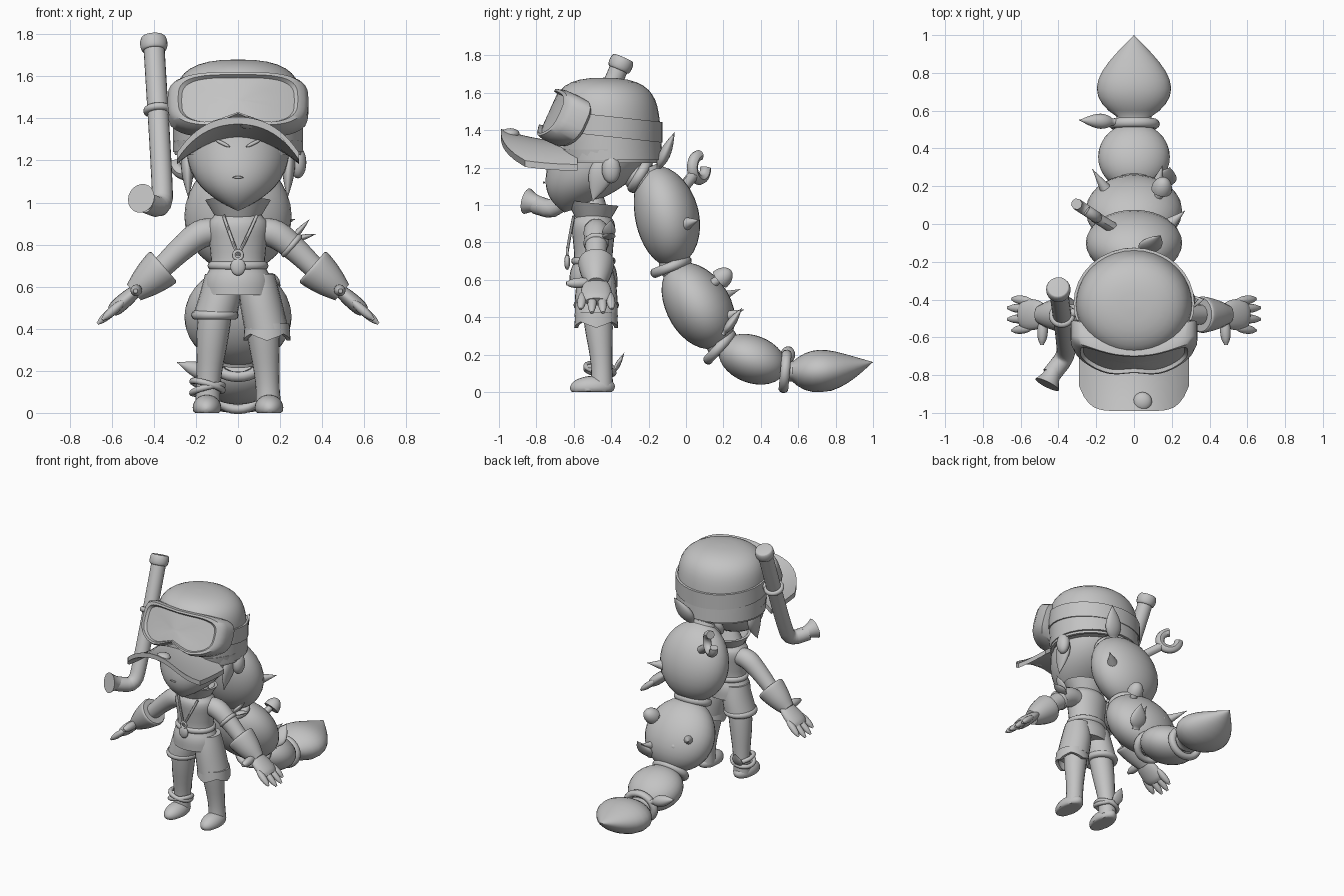
import bpy, bmesh, math
from mathutils import Vector

cube = bpy.data.objects.get("Cube")
if cube:
    bpy.data.objects.remove(cube)

clay = bpy.data.materials.new("plain grey")
clay.use_nodes = True
GREY = (.55, .55, .55, 1)
clay.diffuse_color = GREY
clay.node_tree.nodes["Principled BSDF"].inputs["Base Color"].default_value = GREY

ACROSS, DEPTH, UP = Vector((1, 0, 0)), Vector((0, 1, 0)), Vector((0, 0, 1))


def dress(name, ob):
    """Name, colour and smooth the given part."""
    ob.name = ob.data.name = name
    ob.data.materials.append(clay)
    bpy.ops.object.select_all(action='DESELECT')
    ob.select_set(True)
    bpy.context.view_layer.objects.active = ob
    bpy.ops.object.shade_smooth_by_angle(angle=math.radians(45))
    return ob


def skin(name, rings, caps=True, closed=False):
    """Join rings of points into one surface resting on or above the floor."""
    bm = bmesh.new()
    loops = [[bm.verts.new((p.x, p.y, max(p.z, 0))) for p in ring] for ring in rings]
    if closed:
        loops.append(loops[0])
    for low, high in zip(loops, loops[1:]):
        for i in range(len(low)):
            bm.faces.new((low[i - 1], low[i], high[i], high[i - 1]))
    if caps:
        bm.faces.new(loops[0])
        bm.faces.new(loops[-1])
    bmesh.ops.recalc_face_normals(bm, faces=bm.faces)
    mesh = bpy.data.meshes.new(name)
    bm.to_mesh(mesh)
    bm.free()
    ob = bpy.data.objects.new(name, mesh)
    bpy.context.collection.objects.link(ob)
    return dress(name, ob)


def soften(rows):
    out = [rows[0]]
    for here, there in zip(rows, rows[1:]):
        out += [here.lerp(there, .25), here.lerp(there, .75)]
    return out + [rows[-1]]


def loft(name, points, radii, aspect=1, ref=ACROSS, level=False, sides=20, rounds=2):
    """Sweep an ellipse along points; ref is the direction its radius is measured in."""
    rows = [Vector((*p, r)) for p, r in zip(points, radii)]
    for _ in range(rounds):
        rows = soften(rows)
    rings = []
    for i, row in enumerate(rows):
        ahead = rows[min(i + 1, len(rows) - 1)].xyz - rows[max(i - 1, 0)].xyz
        ahead = UP if level else ahead.normalized()
        wide = (ref - ahead * ref.dot(ahead)).normalized()
        deep = ahead.cross(wide) * aspect
        angles = [math.tau * k / sides for k in range(sides)]
        rings.append([row.xyz + (wide * math.cos(a) + deep * math.sin(a)) * max(row.w, .002) for a in angles])
    return skin(name, rings)


def oval(t):
    return math.sqrt(max(0, 4 * t * (1 - t)))


def bead(t):
    return max(.38, oval(t))


def petal(t):
    return max(math.sin(math.pi * t ** .75), .5 * (1 - t) ** 2)


def spike(t):
    return 1 - t


def pod(name, start, end, radius, aspect=1, shape=petal, ref=ACROSS, bow=Vector(), sides=20):
    """Swollen form between two points, following a shape rule."""
    a, b = Vector(start), Vector(end)
    steps = [math.sin(k * math.pi / 32) ** 2 for k in range(17)]
    path = [a.lerp(b, t) + bow * math.sin(math.pi * t) for t in steps]
    return loft(name, path, [radius * shape(t) for t in steps], aspect, ref, sides=sides, rounds=0)


def stack(name, bottom, top, centre, radius, aspect):
    """Level ovals from bottom to top, with rules for the centre line and radius."""
    steps = [math.sin(k * math.pi / 40) ** 2 for k in range(21)]
    path = [(0, centre(t), bottom + (top - bottom) * t) for t in steps]
    return loft(name, path, [radius(t) for t in steps], aspect, level=True, sides=36, rounds=0)


def ball(name, place, size):
    bpy.ops.mesh.primitive_uv_sphere_add(segments=20, ring_count=12, radius=1, location=place, scale=size)
    return dress(name, bpy.context.object)


def hoop(name, place, axis, radius, thick, squash=1):
    turn = Vector(axis).to_track_quat('Z', 'Y').to_euler()
    bpy.ops.mesh.primitive_torus_add(location=place, rotation=turn, major_radius=radius, minor_radius=thick,
                                     major_segments=28, minor_segments=10)
    bpy.context.object.scale.y = squash
    return dress(name, bpy.context.object)


def band(name, place, low, top, height, aspect=1, slope=0, tear=0):
    """Thin strip of cloth round a centre, with an optional torn lower edge."""
    rings = []
    for i in range(32):
        a = math.tau * i / 32
        out = Vector((math.cos(a), math.sin(a) * aspect, math.sin(a) * slope))
        drop = UP * (height / 2 + tear * abs(i % 8 - 4))
        lift = UP * height / 2
        rings.append([place + out * low - drop, place + out * top + lift,
                      place + out * (top - .02) + lift, place + out * (low - .02) - drop])
    return skin(name, rings, caps=False, closed=True)


def both(ob):
    ob.modifiers.new("other side", 'MIRROR')


def body(x, z, y=0):
    return Vector((x, y - .48, z))


# head, cap and strap
stack("head", .96, 1.4, lambda t: -.65 + .4 * t - .2 * t * t, lambda t: .25 * (1 - (1 - t) ** 4), 1.05)
stack("cap", 1.24, 1.68, lambda t: -.41 - .03 * t, lambda t: .31 * (1 - t ** 6) ** .4, .92)
band("goggle_strap", body(0, 1.42, .06), .32, .32, .11, .92, -.1)
band("cap_hem", body(0, 1.26, .06), .3, .31, .07, .92)

# cap bill, arched across and turned up at the tip
rows = []
for j in range(9):
    v = j / 8
    edge = [Vector((.29 * u, -.58 - v * (.41 - .13 * u ** 6), 1.32 - .12 * u * u + v * v * (.07 - .05 * u ** 4)))
            for u in [k / 12 - 1 for k in range(25)]]
    rows.append([p + UP * .017 for p in edge] + [p - UP * .017 for p in reversed(edge)])
skin("cap_bill", rows)

# goggles, a rounded frame bent round the cap with a recessed pane
facing, rise = Vector((0, -.91, .41)), Vector((0, .41, .91))
frame = []
for size, out in ((.9, -.12), (1, -.09), (1, 0), (.94, .03), (.85, .03), (.8, .01), (.5, .01), (.1, .01)):
    loop = []
    for k in range(48):
        c, s = math.cos(math.tau * k / 48), math.sin(math.tau * k / 48)
        x = .335 * size * math.copysign(abs(c) ** .6, c)
        h = .15 * size * math.copysign(abs(s) ** .6, s)
        if h < 0:
            h += .07 * size * math.exp(-(x / .09) ** 2)
        loop.append(body(x, 1.48, x * x - .25) + facing * out + rise * h)
    frame.append(loop)
skin("goggles", frame)

# snorkel
top, bend = Vector((-.4, -.35, 1.75)), Vector((-.36, -.63, 1.1))
loft("snorkel_tube", [top, bend, (-.36, -.7, .97), (-.44, -.8, 1)], [.05] * 4)
pod("snorkel_mouth", (-.42, -.77, 1), (-.46, -.85, 1.02), .07, shape=lambda t: .6 + .4 * t * t)
axis = (top - bend).normalized()
pod("snorkel_cap", top - axis * .03, top + axis * .04, .065, shape=lambda t: .8 + .2 * oval(t))
hoop("snorkel_clip", top.lerp(bend, .48), axis, .052, .018)
pod("clip_arm", (-.35, -.48, 1.44), (-.28, -.46, 1.44), .025, shape=bead, ref=UP)

# face, ears and hair
both(ball("bill_bumps", body(.045, 1.38, -.46), (.05, .05, .03)))
both(ball("ears", body(.285, 1.19, .08), (.04, .05, .075)))
both(pod("hair_locks", body(.245, 1.27, .06), body(.235, 1.02, -.02), .03, 2.2))
both(pod("eyebrows", body(.04, 1.265, -.25), body(.11, 1.3, -.23), .009, shape=bead, ref=UP))
pod("mouth", body(-.025, 1.12, -.28), body(.025, 1.12, -.28), .006, shape=bead, ref=UP)

# torso, collar and zip
loft("torso", [body(0, z, -.015) for z in (.56, .64, .7, .8, .9, .94, 1.04)],
     [.16, .16, .125, .135, .15, .11, .07], .8, level=True, sides=28)
hoop("waist_roll", body(0, .7, -.015), UP, .125, .02, .82)
band("collar", body(0, .965, -.02), .1, .155, .09, .9, -.1)
pull = body(0, .75, -.155)
for side, x in (("right", -.07), ("left", .09)):
    loft(side + "_zip_edge", [body(x, .94, -.12), body(x / 2, .84, -.14), pull], [.008] * 3, sides=8)
hoop("zip_ring", pull, DEPTH, .02, .008)
ball("zip_pull", pull - UP * .055, (.036, .016, .042))

# shorts, one leg rolled and one torn
for side, x, hem in (("right", -.11, .46), ("left", .135, .4)):
    loft(side + "_shorts_leg", [body(x * .7, .66), body(x * .75, .56), body(x, hem)], [.08, .1, .105],
         1.1, level=True)
hoop("rolled_hem", body(-.11, .465), UP, .09, .023, 1.08)
band("torn_hem", body(.138, .4), .112, .106, .05, 1.05, tear=.008)

# legs, feet and ankle rope
both(loft("legs", [body(.1, .54), body(.12, .38, .01), body(.14, .15, .03), body(.145, .03, .03)],
          [.08, .08, .055, .06], level=True))
both(pod("feet", body(.145, .03, .1), body(.15, .02, -.14), .068, .9, oval))
for part, tilt in (("lower", -.25), ("upper", .3)):
    hoop(part + "_ankle_rope", body(-.145, .12 + tilt * .03, .02), (tilt, .15, 1), .075, .015)
pod("ankle_leaf", body(-.16, .1, .09), body(-.17, .21, .15), .04, .35)

# arms and gloves, measured along the forearm
along = Vector((.75, 0, -.65))


def arm(far, y=0):
    return body(.36, .69, y) + along * far


both(loft("arms", [body(.09, .86), body(.17, .86), body(.26, .79), arm(.03)], [.06, .07, .06, .05], ref=DEPTH))
both(hoop("sleeve_hems", body(.255, .795), along, .055, .014))
both(loft("glove_cuffs", [arm(-.01), arm(0), arm(.1), arm(.18)], [.09, .1, .08, .05], ref=DEPTH))
both(loft("palms", [arm(.14), arm(.2), arm(.29), arm(.32)], [.05, .08, .085, .06], .45, DEPTH))
for part, y, tip in (("index", -.07, .38), ("middle", -.02, .41), ("ring", .03, .41), ("little", .07, .38)):
    both(pod(part + "_fingers", arm(.24, y), arm(tip, y * 1.2), .024, .9, bead, DEPTH, sides=12))
both(pod("thumbs", arm(.16, -.01), arm(.17, -.16), .028, shape=bead, sides=12))
for part, tip in (("upper", body(.34, .92, .08)), ("lower", body(.37, .85, .08))):
    pod(part + "_sleeve_ribbon", body(.25, .82, .06), tip, .035, .4, ref=DEPTH)

# large segmented tail with a ring at each joint
joints = [Vector((0, y, z)) for y, z in ((-.2, 1.2), (-.08, .67), (.18, .24), (.53, .11), (1, .16))]
segments = (("top", .255, .67, bead, DEPTH * .04), ("upper", .255, .67, bead, DEPTH * .02),
            ("lower", .19, .67, bead, Vector()), ("tip", .197, .58, petal, UP * -.02))
for a, b, (part, width, flat, shape, bow) in zip(joints, joints[1:], segments):
    pod(part + "_tail_segment", a, b, width, flat, shape, bow=bow, sides=32)
for before, joint, after in zip(joints, joints[1:], joints[2:]):
    hoop("tail_joint_ring", joint, after - before, .11, .027, .85)
pod("tail_neck", (0, -.33, 1.2), (0, -.13, 1.08), .12, .75, bead)
hoop("tail_collar", (0, -.245, 1.16), (0, .85, -.5), .105, .028, .8)

# leaves, spikes, mushroom and barnacles on the tail
pod("head_fin", (.05, -.15, 1.19), (.14, -.06, 1.39), .06, .5)
pod("tip_leaf", (-.1, .54, .17), (-.29, .55, .24), .04, ref=DEPTH)
pod("side_leaf", (.15, .2, .31), (.19, .3, .45), .06, .4)
for part, root, tip in (("top", (.19, 0, .9), (.27, .07, .92)), ("right", (-.14, .17, .5), (-.22, .29, .55)),
                        ("left", (.12, .2, .4), (.15, .31, .44))):
    pod(part + "_spike", root, tip, .036, shape=spike, ref=UP, sides=12)
pod("mushroom_stem", (.11, .1, .55), (.15, .2, .62), .024, shape=bead)
pod("mushroom_cap", (.145, .18, .6), (.16, .24, .65), .055, shape=lambda t: math.sqrt(1 - t * t))
ball("large_barnacle", (-.06, .22, .45), (.03, .03, .03))
ball("small_barnacle", (-.03, .2, .52), (.02, .02, .02))

# wrench stuck in the back
middle, reach, face = Vector((-.25, .07, 1.2)), Vector((-.83, .55, 0)), Vector((.55, .83, 0))
turns = [math.pi * (.5 + k / 8) for k in range(13)]
loft("wrench_jaw", [middle + (reach * math.cos(a) + UP * math.sin(a)) * .065 for a in turns],
     [.03] * len(turns), ref=face, sides=8, rounds=1)
loft("wrench_handle", [(-.08, -.04, 1.06), (-.21, .04, 1.16)], [.03, .03], ref=face, sides=8)
